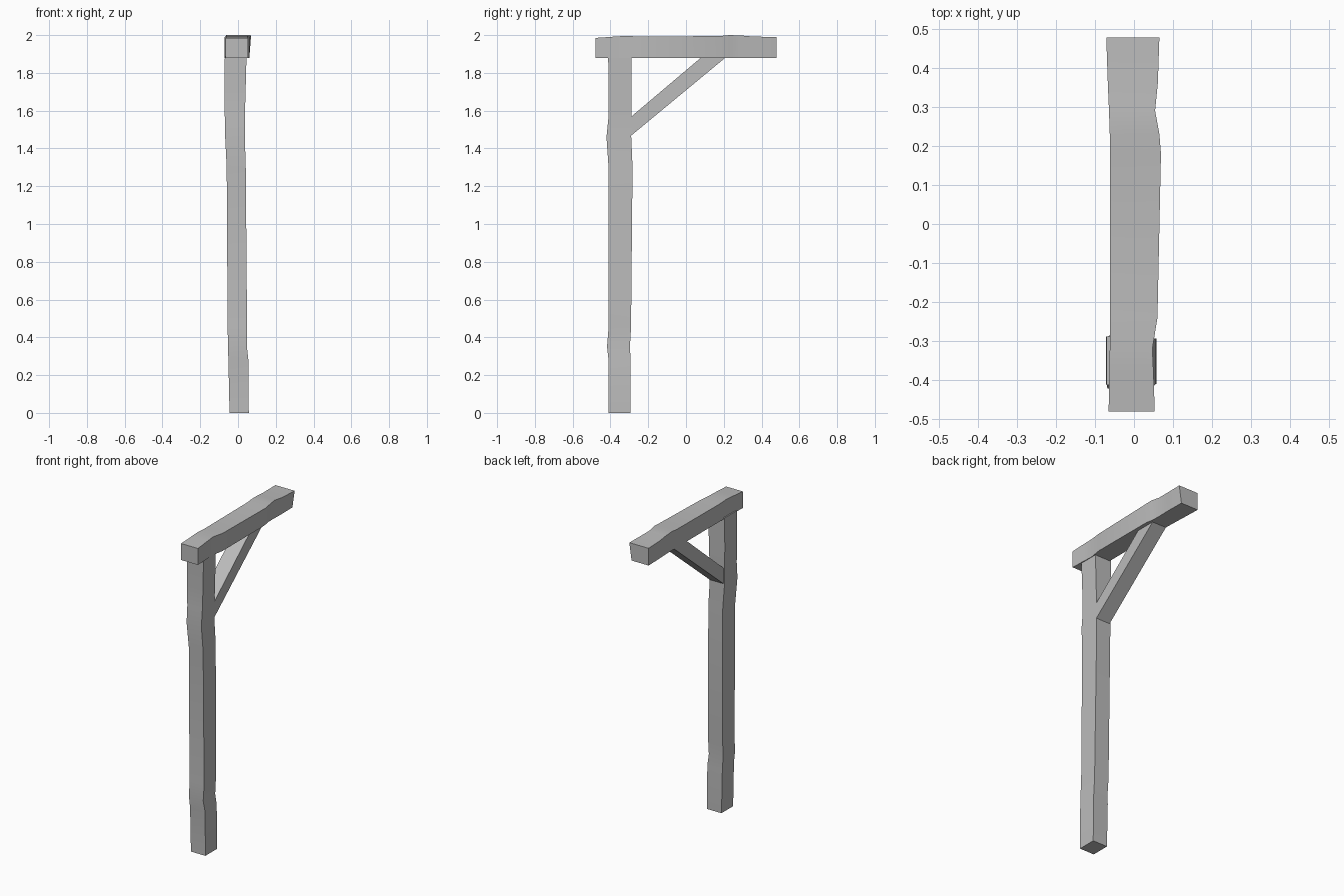
import bpy
import bmesh
import math
from mathutils import Vector

cube = bpy.data.objects.get("Cube")
if cube:
    bpy.data.objects.remove(cube, do_unlink=True)

# One plain grey for all the timber
grey = bpy.data.materials.new("timber_grey")
grey.use_nodes = True
colour = (0.5, 0.5, 0.5, 1.0)
grey.diffuse_color = colour
grey.node_tree.nodes["Principled BSDF"].inputs["Base Color"].default_value = colour


def timber(name, sections):
    """Loft a rough-hewn four-sided timber through rings of corners."""
    bm = bmesh.new()
    rings = [[bm.verts.new(corner) for corner in ring] for ring in sections]
    for lower, upper in zip(rings, rings[1:]):
        for i in range(4):
            j = (i + 1) % 4
            bm.faces.new((lower[i], lower[j], upper[j], upper[i]))
    bm.faces.new(rings[0])
    bm.faces.new(rings[-1])
    bmesh.ops.recalc_face_normals(bm, faces=bm.faces)
    mesh = bpy.data.meshes.new(name)
    bm.to_mesh(mesh)
    bm.free()
    mesh.materials.append(grey)
    obj = bpy.data.objects.new(name, mesh)
    bpy.context.collection.objects.link(obj)
    bpy.ops.object.select_all(action="DESELECT")
    obj.select_set(True)
    bpy.context.view_layer.objects.active = obj
    bpy.ops.object.shade_smooth_by_angle(angle=math.radians(30))
    return obj


def post_ring(z, x0, x1, y0, y1):
    return [(x0, y0, z), (x1, y0, z), (x1, y1, z), (x0, y1, z)]


def beam_ring(y, x0, x1, z1, lean):
    # lean pulls the lower left-hand edge inwards
    z0 = 1.88
    return [(x0, y, z0), (x1 - lean, y, z0), (x1, y, z1), (x0, y, z1)]


# Upright post: height, x range, y range
post = [
    (0, -.045, .057, -.41, -.293),
    (.28, -.051, .055, -.41, -.293),
    (.35, -.053, .047, -.418, -.297),
    (.45, -.055, .048, -.41, -.291),
    (1.3, -.06, .041, -.41, -.283),
    (1.46, -.068, .036, -.421, -.29),
    (1.56, -.07, .036, -.411, -.288),
    (1.7, -.072, .04, -.41, -.288),
    (1.89, -.07, .045, -.412, -.288),
]
timber("post", [post_ring(*row) for row in post])

# Top beam: y, x range, top height, lean
beam = [
    (-.48, -.065, .053, 1.985, 0),
    (-.38, -.063, .05, 1.992, 0),
    (-.32, -.062, .047, 1.996, 0),
    (-.24, -.062, .06, 1.992, 0),
    (.18, -.062, .069, 1.995, .01),
    (.23, -.062, .065, 2, .015),
    (.29, -.064, .054, 1.998, .005),
    (.36, -.067, .061, 1.992, .01),
    (.478, -.071, .065, 1.99, .016),
]
timber("top_beam", [beam_ring(*row) for row in beam])

# Diagonal brace between post and beam, ends sunk slightly into both
x0, x1 = -.062, .036
foot_low, foot_high = Vector((0, -.30, 1.46)), Vector((0, -.30, 1.56))
head_low, head_high = Vector((0, .22, 1.89)), Vector((0, .09, 1.89))


def brace_ring(t):
    low = foot_low.lerp(head_low, t)
    high = foot_high.lerp(head_high, t)
    return [(x0, low.y, low.z), (x1, low.y, low.z),
            (x1, high.y, high.z), (x0, high.y, high.z)]


timber("brace", [brace_ring(t) for t in (0, 1)])
